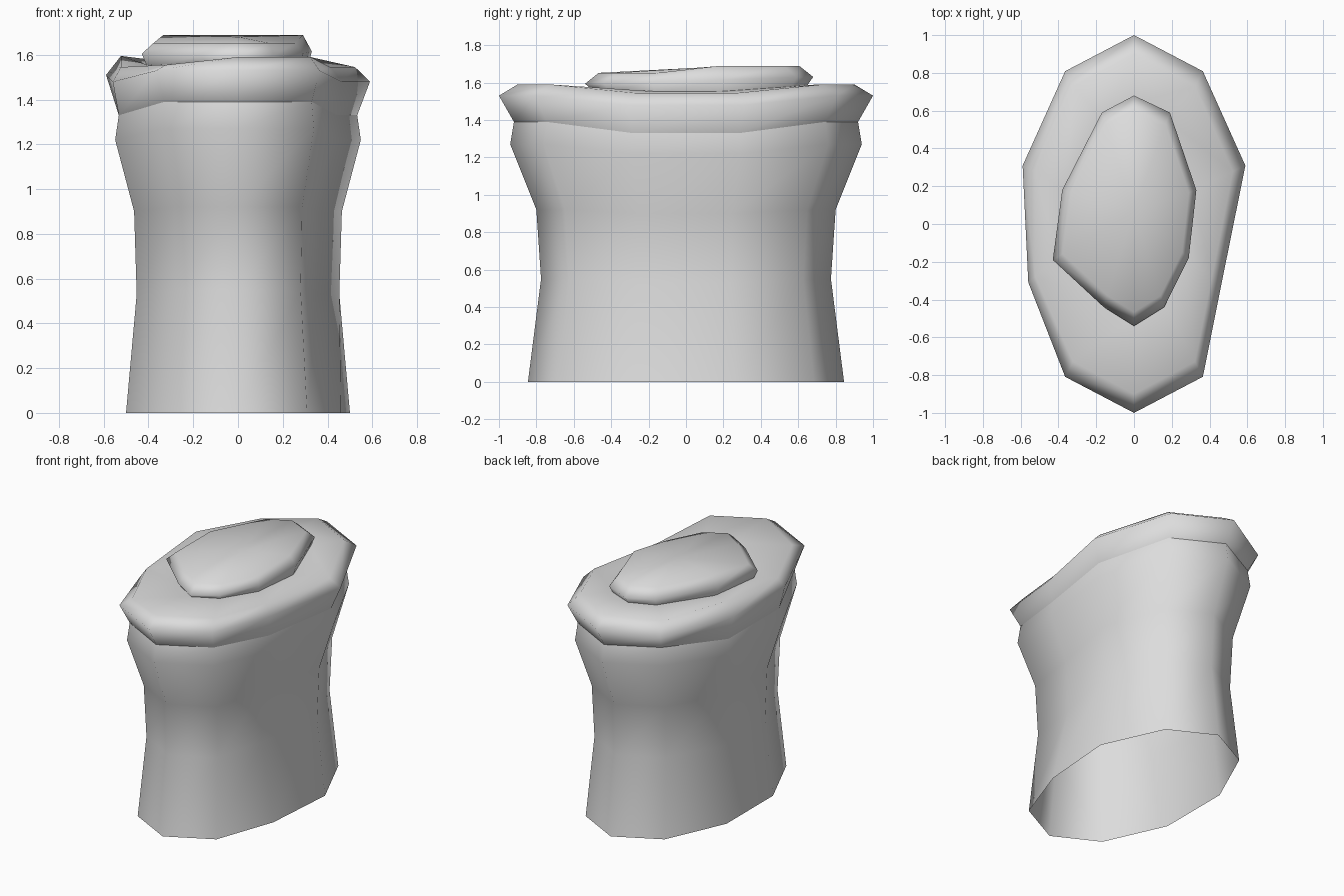
import bpy, bmesh
from math import sin, cos, pi

cube = bpy.data.objects.get("Cube")
if cube:
    bpy.data.objects.remove(cube, do_unlink=True)

SIDES = 10
grey = bpy.data.materials.new("plain grey")
grey.use_nodes = True
COLOR = (0.72, 0.72, 0.72, 1)
grey.diffuse_color = COLOR
grey.node_tree.nodes["Principled BSDF"].inputs["Base Color"].default_value = COLOR


def oval(rx, ry, z_end, z_side, dent):
    """Ten-sided oval, lower along its long sides, with one dented corner."""
    pts = []
    for k in range(SIDES):
        a = 2 * pi * k / SIDES
        x, y = rx * sin(a), ry * cos(a)
        z = z_side if k in (2, 3, 7, 8) else z_end
        pts.append([x - (dent if k == 3 else 0), y, z])
    return pts


def loft(name, rings, tip=None):
    """Skin a stack of rings, with an optional centre point closing the top."""
    bm = bmesh.new()
    loops = [[bm.verts.new(p) for p in ring] for ring in rings]
    for low, high in zip(loops, loops[1:]):
        for i in range(SIDES):
            j = (i + 1) % SIDES
            bm.faces.new((low[j], low[i], high[i], high[j]))
    if tip:
        top = bm.verts.new(tip)
        for i in range(SIDES):
            bm.faces.new((loops[-1][(i + 1) % SIDES], loops[-1][i], top))
    for f in bm.faces:
        f.smooth = True
    mesh = bpy.data.meshes.new(name)
    bm.to_mesh(mesh)
    bm.free()
    mesh.materials.append(grey)
    obj = bpy.data.objects.new(name, mesh)
    bpy.context.collection.objects.link(obj)
    return obj


# Waisted body, open underneath
neck = oval(0.56, 0.92, 1.39, 1.33, 0.09)
loft("body", [
    oval(0.526, 0.845, 0, 0, 0.04),
    oval(0.476, 0.775, 0.55, 0.53, 0.10),
    oval(0.488, 0.80, 0.92, 0.90, 0.10),
    oval(0.577, 0.94, 1.27, 1.22, 0.10),
    neck,
])

# Cap outline, clockwise from the back
outline = [(0, 0.68), (0.19, 0.59), (0.33, 0.18), (0.29, -0.18), (0.16, -0.44),
           (0, -0.54), (-0.16, -0.44), (-0.43, -0.19), (-0.38, 0.18), (-0.17, 0.59)]


def cap_ring(scale, height):
    return [(x * scale, 0.07 + (y - 0.07) * scale, height(y)) for x, y in outline]


# Overhanging rim, with one raised shoulder and lower corners beside it
edge = oval(0.62, 1.0, 1.53, 1.48, 0.125)
edge[7][0] += 0.03
edge[8][2] += 0.03
edge[9][2] -= 0.04
shoulder = oval(0.55, 0.90, 1.59, 1.545, 0.11)
shoulder[6][2] -= 0.035
shoulder[8][2] += 0.05
shoulder[9][2] -= 0.02
inner = cap_ring(0.93, lambda y: 1.55 + 0.08 * y * y)
loft("rim", [neck, edge, shoulder, inner], (0, 0.07, 1.54))

# Gently stepped cap, higher towards the back
loft("cap", [
    cap_ring(0.94, lambda y: 1.54 + 0.08 * y * y),
    cap_ring(1.0, lambda y: 1.61 + 0.03 * y),
    cap_ring(0.88, lambda y: 1.67 + max(-0.018, min(0.018, 0.1 * y))),
], (0, 0.07, 1.68))
